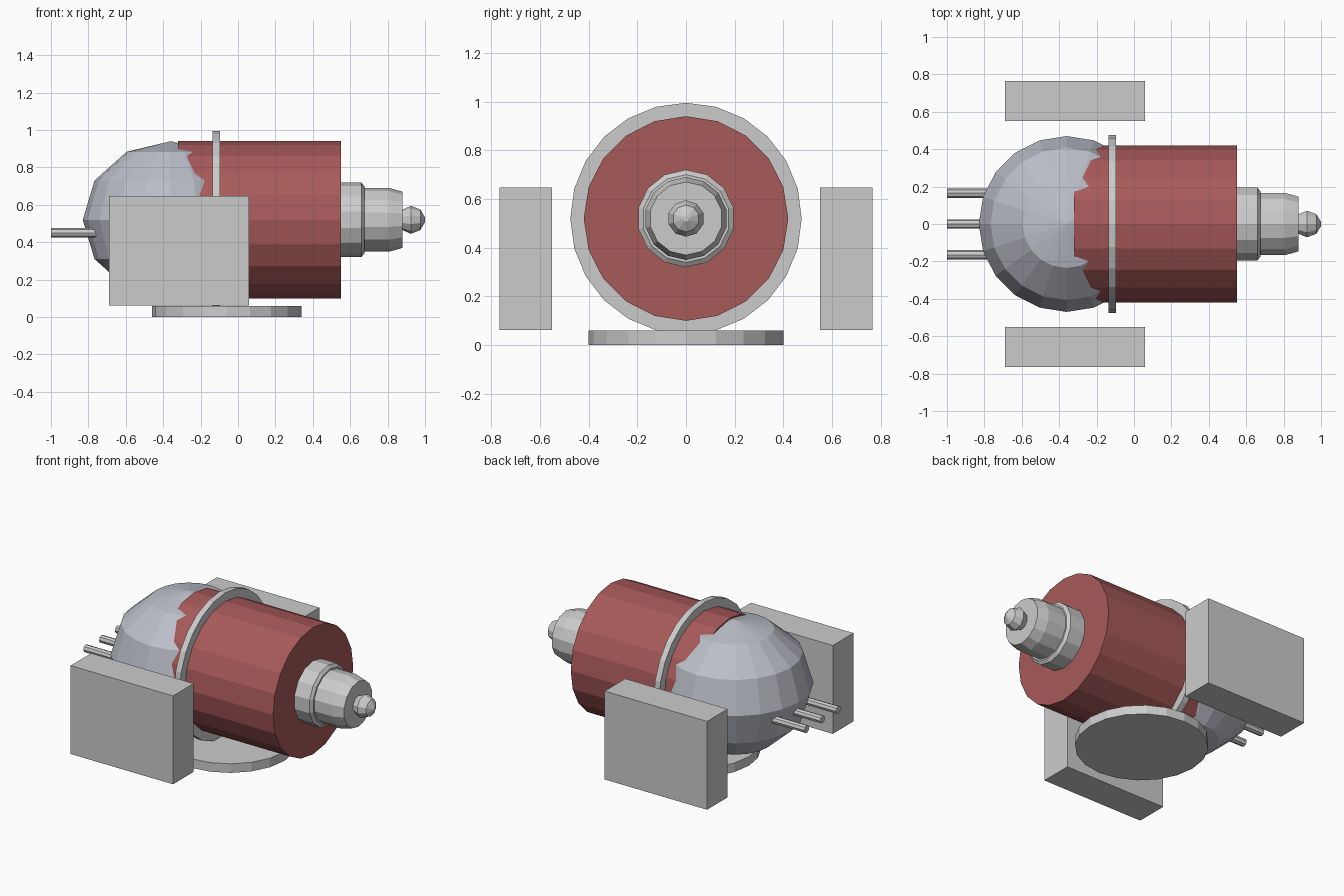
import bpy, bmesh
from math import sin, cos, pi
from mathutils import Matrix

if "Cube" in bpy.data.objects:
    bpy.data.objects.remove(bpy.data.objects["Cube"])

AXIS_Z = 0.52


def material(name, rgb):
    m = bpy.data.materials.new(name)
    m.diffuse_color = (*rgb, 1)
    m.use_nodes = True
    m.node_tree.nodes["Principled BSDF"].inputs["Base Color"].default_value = m.diffuse_color
    return m


def finish(name, bm, mat=None):
    bmesh.ops.recalc_face_normals(bm, faces=bm.faces)
    mesh = bpy.data.meshes.new(name)
    bm.to_mesh(mesh)
    bm.free()
    obj = bpy.data.objects.new(name, mesh)
    if mat:
        mesh.materials.append(mat)
    bpy.context.collection.objects.link(obj)
    return obj


def lathe_x(name, profile, sides, y=0, z=AXIS_Z, mat=None):
    """Turn (x, radius) pairs around a line along x, with capped ends."""
    bm = bmesh.new()
    rings = [[bm.verts.new((x, y + r * sin(2 * pi * k / sides), z + r * cos(2 * pi * k / sides)))
              for k in range(sides)] for x, r in profile]
    for a, b in zip(rings, rings[1:]):
        for k in range(sides):
            j = (k + 1) % sides
            bm.faces.new((a[k], a[j], b[j], b[k]))
    bm.faces.new(rings[0])
    bm.faces.new(rings[-1])
    return finish(name, bm, mat)


red = material("red_paint", (0.39, 0.10, 0.10))
blue_grey = material("blue_grey", (0.50, 0.52, 0.58))

# Main barrel and the band around it
lathe_x("barrel", [(-0.32, 0.42), (0.55, 0.42)], 20, mat=red)
lathe_x("barrel_band", [(-0.135, 0.475), (-0.095, 0.475)], 24)

# Rear dome, a slightly flattened sphere
bm = bmesh.new()
bmesh.ops.create_uvsphere(bm, u_segments=20, v_segments=6, radius=1,
                          matrix=Matrix.Translation((-0.36, 0, AXIS_Z)) @ Matrix.Diagonal((0.47, 0.47, 0.42, 1)))
finish("rear_dome", bm, blue_grey)

# Stepped nose and its tip
lathe_x("nose_collar", [(0.52, 0.20), (0.66, 0.20), (0.675, 0.18)], 14)
lathe_x("nose", [(0.65, 0.17), (0.81, 0.17), (0.88, 0.15)], 14)
lathe_x("nose_tip", [(0.86, 0.05), (0.88, 0.055), (0.925, 0.075), (0.975, 0.055), (1.0, 0.012)], 10)

# Three rear rods
for i, y in enumerate((-0.165, 0, 0.165)):
    lathe_x(f"rear_rod_{i + 1}", [(-1.0, 0.025), (-0.70, 0.025)], 8, y=y, z=0.45)

# Round base plate
bm = bmesh.new()
bmesh.ops.create_cone(bm, cap_ends=True, segments=20, radius1=0.40, radius2=0.40, depth=0.06,
                      matrix=Matrix.Translation((-0.06, 0, 0.03)) @ Matrix.Rotation(pi / 2, 4, 'Z'))
finish("base_plate", bm)

# Side boxes, mirrored left and right
for side, name in ((-1, "front_side_box"), (1, "back_side_box")):
    bm = bmesh.new()
    bmesh.ops.create_cube(bm, size=1, matrix=Matrix.Translation((-0.315, side * 0.6575, 0.355))
                          @ Matrix.Diagonal((0.75, 0.215, 0.585, 1)))
    finish(name, bm)
